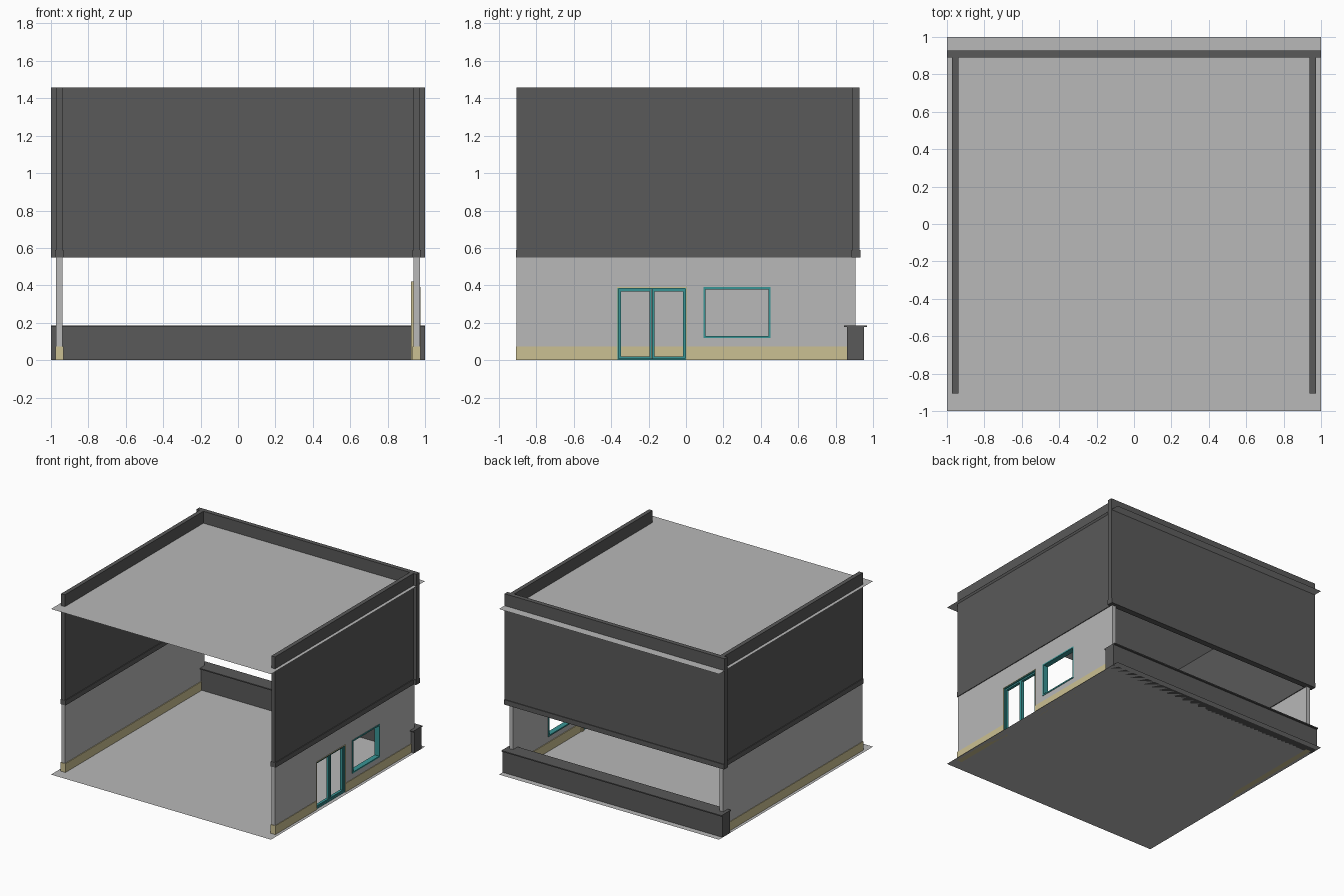
import bpy, bmesh

if "Cube" in bpy.data.objects:
    bpy.data.objects.remove(bpy.data.objects["Cube"])


def material(name, r, g, b):
    m = bpy.data.materials.new(name)
    m.diffuse_color = (r, g, b, 1)
    m.use_nodes = True
    m.node_tree.nodes["Principled BSDF"].inputs["Base Color"].default_value = m.diffuse_color
    return m


LIGHT = material("light_grey", 0.48, 0.48, 0.48)
DARK = material("dark_grey", 0.10, 0.10, 0.10)
TAN = material("tan", 0.60, 0.53, 0.29)
TEAL = material("teal", 0.04, 0.30, 0.30)


def finish(name, bm, mat):
    bmesh.ops.recalc_face_normals(bm, faces=bm.faces)
    me = bpy.data.meshes.new(name)
    bm.to_mesh(me)
    bm.free()
    me.materials.append(mat)
    ob = bpy.data.objects.new(name, me)
    bpy.context.collection.objects.link(ob)
    return ob


def box(name, x, y, z, mat):
    bm = bmesh.new()
    bmesh.ops.create_cube(bm, size=1)
    for v in bm.verts:
        for i, (lo, hi) in enumerate((x, y, z)):
            v.co[i] = lo if v.co[i] < 0 else hi
    return finish(name, bm, mat)


def sheet(name, z, mat):
    bm = bmesh.new()
    bm.faces.new([bm.verts.new(p) for p in ((-1, -1, z), (1, -1, z), (1, 1, z), (-1, 1, z))])
    return finish(name, bm, mat)


def panel(name, x, ys, zs, holes, mat):
    """Upright slab facing x: a grid of cells, minus the hole cells, extruded."""
    bm = bmesh.new()
    v = [[bm.verts.new((x[0], y, z)) for z in zs] for y in ys]
    for i in range(len(ys) - 1):
        for j in range(len(zs) - 1):
            if (i, j) not in holes:
                bm.faces.new((v[i][j], v[i + 1][j], v[i + 1][j + 1], v[i][j + 1]))
    loose = [p for p in bm.verts if not p.link_faces]
    bmesh.ops.delete(bm, geom=loose, context='VERTS')
    ext = bmesh.ops.extrude_face_region(bm, geom=bm.faces[:], use_keep_orig=True)
    for p in ext["geom"]:
        if isinstance(p, bmesh.types.BMVert):
            p.co.x = x[1]
    return finish(name, bm, mat)


def frame(name, x, y, z, w, mat):
    return panel(name, x, [y[0], y[0] + w, y[1] - w, y[1]],
                 [z[0], z[0] + w, z[1] - w, z[1]], [(1, 1)], mat)


def arch(name, x, y, top, w, mat):
    return panel(name, x, [y[0], y[0] + w, y[1] - w, y[1]],
                 [0, top - w, top], [(1, 0)], mat)


# Floor and ceiling sheets
sheet("floor", 0, LIGHT)
sheet("ceiling", 1.36, LIGHT)

# Lower walls, the right one with door and window openings
box("left_lower_wall", (-0.972, -0.938), (-0.905, 0.905), (0, 0.56), LIGHT)
panel("right_lower_wall", (0.938, 0.972), [-0.905, -0.368, 0.003, 0.095, 0.45, 0.905],
      [0, 0.12, 0.388, 0.56], [(1, 0), (1, 1), (3, 1)], LIGHT)

# Skirting wrapped round the wall feet
box("left_skirting", (-0.976, -0.932), (-0.909, 0.907), (0, 0.072), TAN)
for n, y in (("front", (-0.909, -0.368)), ("back", (0.003, 0.907))):
    box("right_skirting_" + n, (0.932, 0.976), y, (0, 0.072), TAN)

# Upper walls with a slightly wider band along the bottom
for n, s in (("left", -1), ("right", 1)):
    box(n + "_upper_wall", sorted((s * 0.938, s * 0.972)), (-0.907, 0.90), (0.552, 1.458), DARK)
    box(n + "_upper_band", sorted((s * 0.932, s * 0.978)), (-0.909, 0.90), (0.55, 0.59), DARK)
box("back_upper_wall", (-1, 1), (0.89, 0.927), (0.552, 1.458), DARK)
box("back_upper_band", (-1, 1), (0.884, 0.933), (0.55, 0.59), DARK)

# Low back wall and its cap
box("low_wall", (-1, 1), (0.86, 0.952), (0, 0.177), DARK)
box("low_wall_cap", (-1, 1), (0.845, 0.967), (0.176, 0.185), DARK)

# Double door: lining, inner casing, outer frame and two leaves
arch("door_lining", (0.932, 0.976), (-0.37, 0.005), 0.39, 0.004, TAN)
arch("door_casing", (0.925, 0.938), (-0.395, 0.03), 0.42, 0.029, TAN)
frame("door_frame", (0.932, 0.972), (-0.366, 0.001), (0.002, 0.386), 0.006, TEAL)
for n, y in (("front", (-0.36, -0.184)), ("back", (-0.181, -0.005))):
    frame(n + "_door_leaf", (0.94, 0.962), y, (0.008, 0.38), 0.012, TEAL)

# Window frame
frame("window_frame", (0.932, 0.976), (0.093, 0.452), (0.118, 0.39), 0.011, TEAL)
